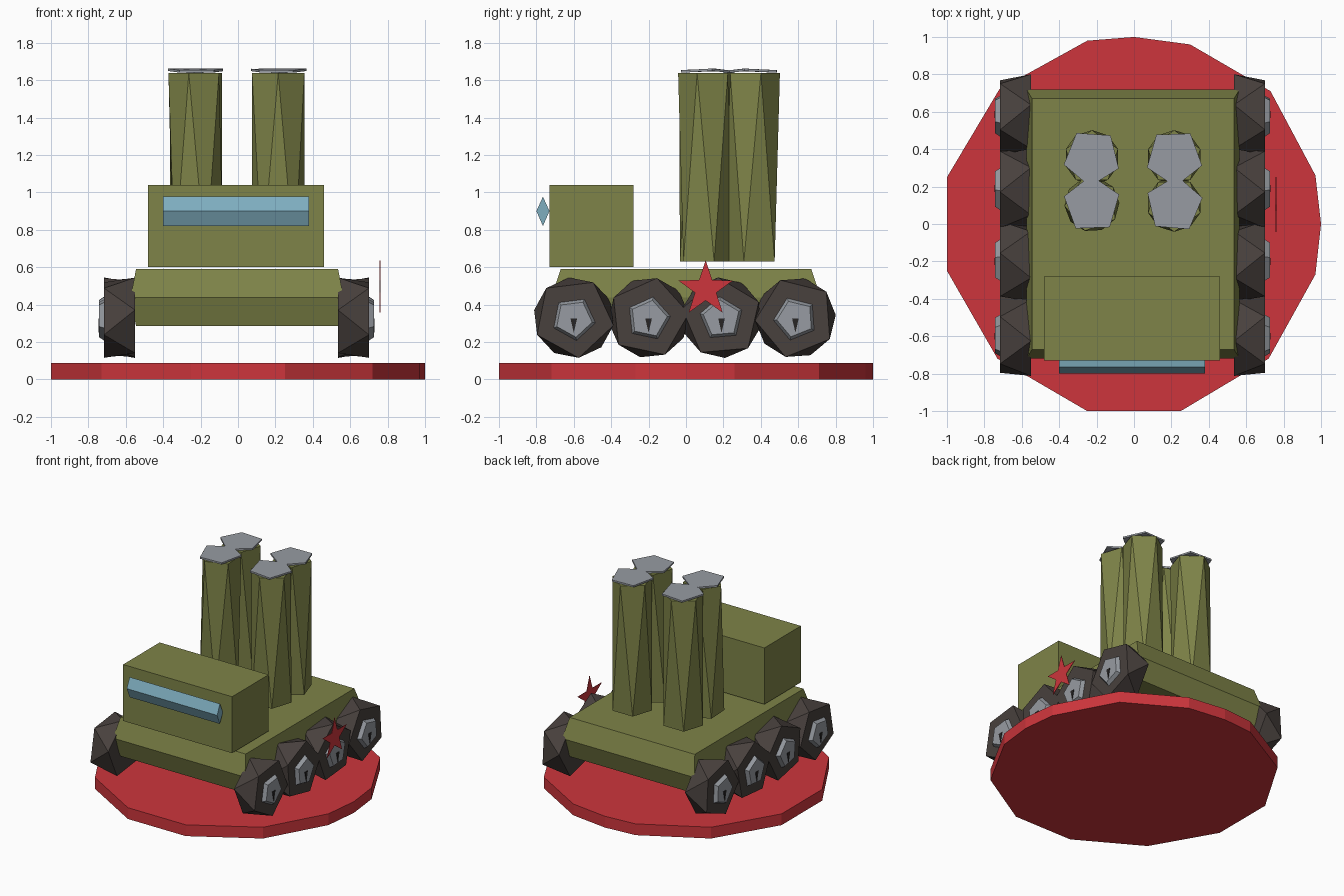
import bpy, bmesh
from math import sin, cos, radians, pi
from mathutils import Vector

cube = bpy.data.objects.get("Cube")
if cube:
    bpy.data.objects.remove(cube, do_unlink=True)


def material(name, r, g, b):
    m = bpy.data.materials.new(name)
    m.use_nodes = True
    m.diffuse_color = (r, g, b, 1)
    bsdf = m.node_tree.nodes["Principled BSDF"]
    bsdf.inputs["Base Color"].default_value = (r, g, b, 1)
    bsdf.inputs["Roughness"].default_value = 0.8
    return m


RED = material("red", 0.61, 0.036, 0.045)
OLIVE = material("olive green", 0.21, 0.23, 0.065)
BLUE = material("glass blue", 0.21, 0.42, 0.52)
BROWN = material("dark brown", 0.065, 0.052, 0.047)
GREY = material("metal grey", 0.31, 0.33, 0.36)
BLACK = material("slot black", 0.02, 0.018, 0.018)


def loft(name, rings, mat, triangles=False):
    """Joins rings of equal length and closes both ends."""
    bm = bmesh.new()
    loops = [[bm.verts.new(p) for p in ring] for ring in rings]
    for a, b in zip(loops, loops[1:]):
        for i in range(len(a)):
            j = (i + 1) % len(a)
            if triangles:
                bm.faces.new((a[i], a[j], b[i]))
                bm.faces.new((a[j], b[j], b[i]))
            else:
                bm.faces.new((a[i], a[j], b[j], b[i]))
    bm.faces.new(loops[0])
    if len(loops) > 1:
        bm.faces.new(loops[-1])
        bmesh.ops.recalc_face_normals(bm, faces=bm.faces)
    mesh = bpy.data.meshes.new(name)
    bm.to_mesh(mesh)
    bm.free()
    mesh.materials.append(mat)
    ob = bpy.data.objects.new(name, mesh)
    bpy.context.collection.objects.link(ob)
    return ob


def ring_z(x, y, z, r, n, phase, tilt=0):
    pts = []
    for i in range(n):
        a = radians(phase) + 2 * pi * i / n
        pts.append((x + r * cos(a), y + r * sin(a), z + tilt * cos(2 * a)))
    return pts


def ring_x(x, y, z, r, n, phase):
    return [(x, y + r * cos(a), z + r * sin(a))
            for a in (radians(phase) + 2 * pi * i / n for i in range(n))]


def rect(x0, x1, y0, y1, z):
    return [(x0, y0, z), (x1, y0, z), (x1, y1, z), (x0, y1, z)]


# Base plate: rough many-sided disc
outline = [(1, 0), (.97, .26), (.73, .71), (.3, .96), (0, 1), (-.25, .98), (-.72, .72),
           (-1, .25), (-1, -.25), (-.73, -.72), (-.25, -1), (.25, -1), (.72, -.72), (.97, -.27)]
loft("base_plate", [[(x, y, z) for x, y in outline] for z in (0, .088)], RED)

# Hull with a ridge around its middle
loft("hull", [rect(-.545, .535, -.67, .67, .285),
              rect(-.575, .565, -.72, .72, .437),
              rect(-.545, .535, -.67, .67, .59)], OLIVE)

# Cab and its windscreen bar
loft("cab", [rect(-.48, .46, -.73, -.28, z) for z in (.6, 1.04)], OLIVE)
diamond = [(-.80, .9), (-.765, .977), (-.73, .9), (-.765, .82)]
loft("windscreen", [[(x, y, z) for y, z in diamond] for x in (-.4, .38)], BLUE)

# Launch tubes: twisted five-sided columns with thin caps
tubes = [("front_right", -.225, .105, -141, 92), ("front_left", .215, .105, -126, 85),
         ("rear_right", -.225, .355, -90, 50), ("rear_left", .215, .355, -90, 56)]
for side, x, y, phase, cap_phase in tubes:
    loft("tube_" + side, [ring_z(x, y, .63, .147, 5, phase),
                          ring_z(x, y, 1.637, .147, 5, phase + 36)], OLIVE, True)
    loft("tube_cap_" + side, [ring_z(x, y, z, .155, 5, cap_phase, .007)
                              for z in (1.643, 1.656)], GREY)

# Wheels with hubs and slots, on both sides
for sign, side in ((1, "left"), (-1, "right")):
    for k, y in enumerate((-.6, -.2, .19, .585)):
        z = .33

        def px(d):
            return -.008 + sign * d

        turn = 25 + 17 * k
        tag = "_%s_%d" % (side, k + 1)
        loft("wheel" + tag, [ring_x(px(.543), y, z, .216, 5, turn),
                             ring_x(px(.708), y, z, .216, 5, turn + 36)], BROWN, True)
        loft("hub" + tag, [ring_x(px(.705), y, z - .005, .12, 5, turn + 36),
                           ring_x(px(.735), y, z - .005, .10, 5, turn + 36)], GREY)
        slot = [(y - .018, .327), (y + .018, .327), (y, .25)]
        loft("hub_slot" + tag, [[(px(d), a, b) for a, b in slot]
                                for d in (.734, .739)], BLACK)

# Five-pointed star plate on the left side
star = []
for i in range(10):
    r = .155 if i % 2 == 0 else .06
    a = pi / 2 + i * pi / 5
    star.append((.105 + r * cos(a), .482 + r * sin(a)))
loft("star", [[(x, y, z) for y, z in star] for x in (.757, .761)], RED)
